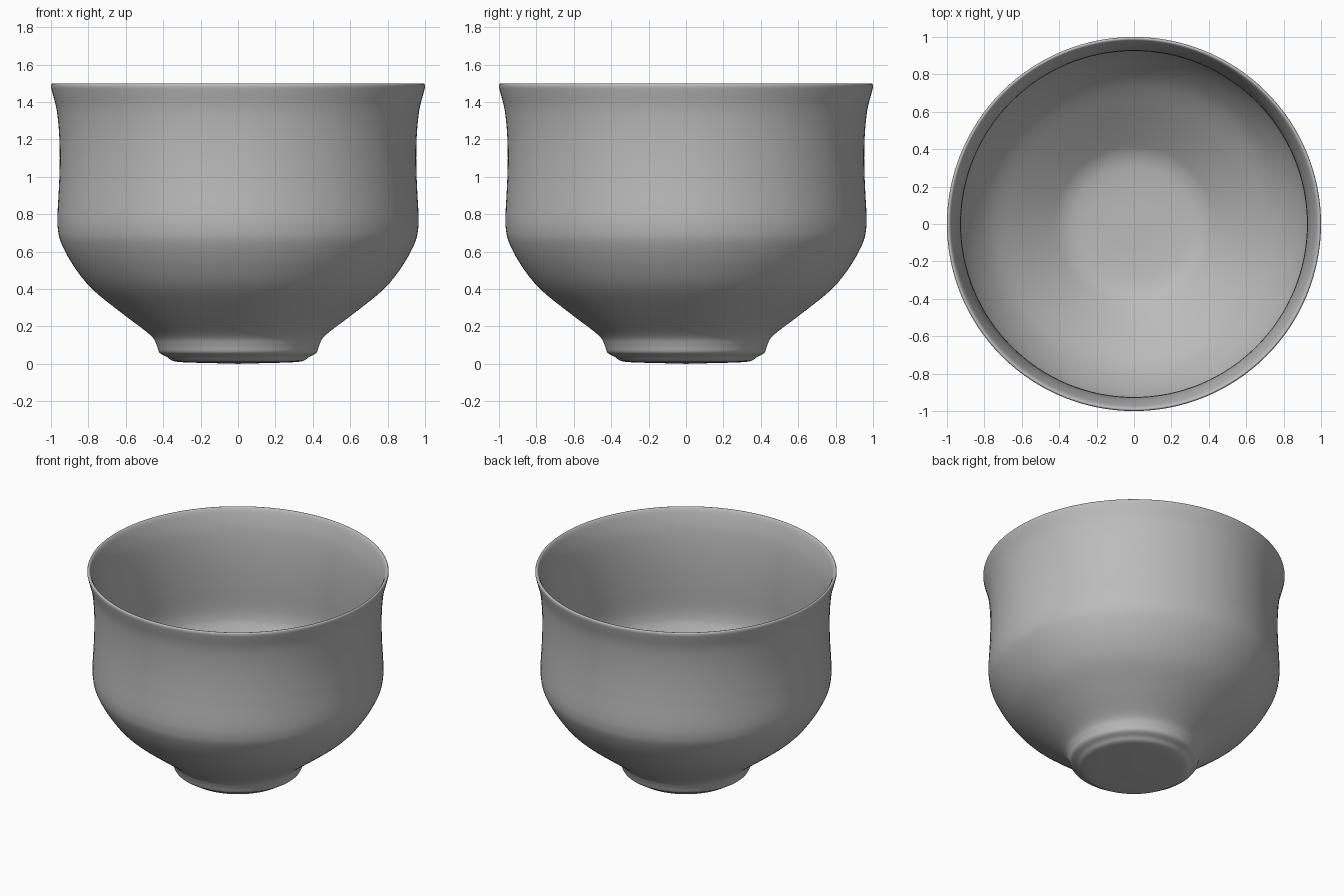
import bpy, bmesh, math
from mathutils import Vector

cube = bpy.data.objects.get("Cube")
if cube:
    bpy.data.objects.remove(cube, do_unlink=True)

SEGMENTS, STEPS = 128, 4


def material(name, colour):
    mat = bpy.data.materials.new(name)
    mat.use_nodes = True
    mat.diffuse_color = colour
    mat.node_tree.nodes["Principled BSDF"].inputs["Base Color"].default_value = colour
    return mat


def smooth_path(points):
    """Pass a Catmull-Rom curve through (radius, height) points."""
    p = [Vector((r, 0, z)) for r, z in points]
    p = [p[0]] + p + [p[-1]]
    path = []
    for a, b, c, d in zip(p, p[1:], p[2:], p[3:]):
        for i in range(STEPS):
            t = i / STEPS
            path.append(0.5 * (2 * b + (c - a) * t + (2 * a - 5 * b + 4 * c - d) * t**2
                               + (3 * b - a - 3 * c + d) * t**3))
    return path + [p[-1]]


def lathe(name, path, mat):
    bm = bmesh.new()
    verts = [bm.verts.new(co) for co in path]
    edges = [bm.edges.new(pair) for pair in zip(verts, verts[1:])]
    bmesh.ops.spin(bm, geom=verts + edges, cent=(0, 0, 0), axis=(0, 0, 1),
                   angle=math.tau, steps=SEGMENTS, use_merge=True)
    bmesh.ops.remove_doubles(bm, verts=bm.verts, dist=0.0001)
    bmesh.ops.recalc_face_normals(bm, faces=bm.faces)
    mesh = bpy.data.meshes.new(name)
    bm.to_mesh(mesh)
    bm.free()
    mesh.materials.append(mat)
    obj = bpy.data.objects.new(name, mesh)
    bpy.context.collection.objects.link(obj)
    bpy.ops.object.select_all(action="DESELECT")
    obj.select_set(True)
    bpy.context.view_layer.objects.active = obj
    bpy.ops.object.shade_smooth_by_angle(angle=math.radians(50))


# Foot, flared bowl, waist and lip
outside = [(0, 0), (0.15, 0.004), (0.29, 0.008), (0.35, 0.016), (0.38, 0.037),
           (0.42, 0.06), (0.435, 0.1), (0.47, 0.155), (0.62, 0.27), (0.78, 0.4),
           (0.88, 0.525), (0.945, 0.645), (0.963, 0.72), (0.965, 0.8),
           (0.957, 0.95), (0.953, 1.1), (0.957, 1.24), (0.97, 1.36),
           (0.993, 1.45), (1.0, 1.482)]
# Rolled rim, then down the inner wall to the floor
inside = [(0.995, 1.497), (0.982, 1.493), (0.966, 1.455), (0.942, 1.36),
          (0.929, 1.24), (0.925, 1.1), (0.929, 0.95), (0.937, 0.8),
          (0.934, 0.72), (0.916, 0.655), (0.855, 0.545), (0.76, 0.425),
          (0.605, 0.297), (0.45, 0.18), (0.38, 0.135), (0.3, 0.112),
          (0.15, 0.1), (0, 0.1)]
lathe("tea_bowl", smooth_path(outside + inside), material("grey glaze", (0.5, 0.5, 0.5, 1)))
